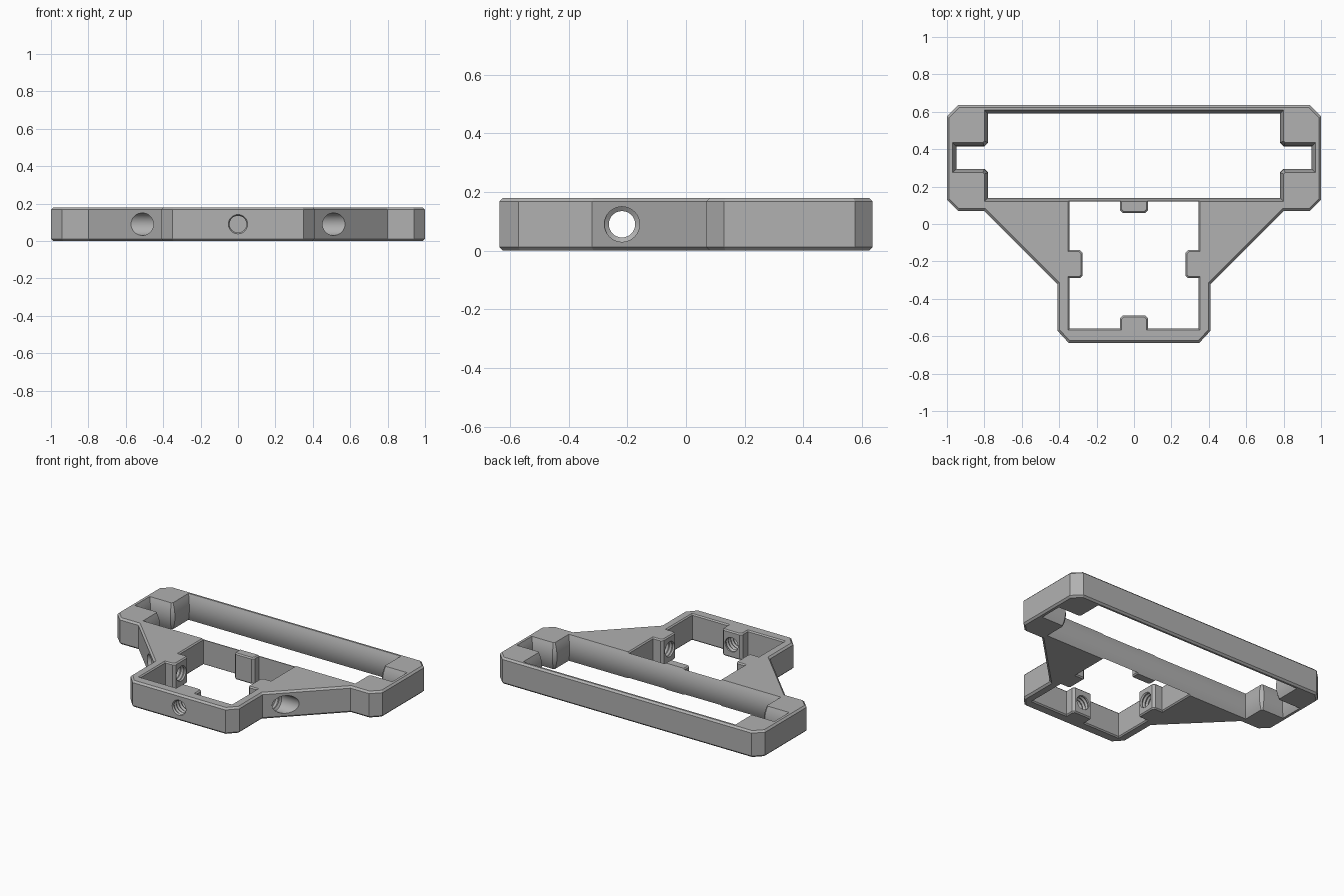
import bpy, bmesh, math
from mathutils import Vector, Matrix

default = bpy.data.objects.get("Cube")
if default:
    bpy.data.objects.remove(default, do_unlink=True)

H = 0.18      # plate thickness
MID = H / 2

grey = bpy.data.materials.new("plain grey")
grey.use_nodes = True
grey.diffuse_color = (0.44, 0.44, 0.44, 1)
grey.node_tree.nodes["Principled BSDF"].inputs["Base Color"].default_value = grey.diffuse_color


def mirrored(half):
    """Close a right-hand half outline, listed front to back, into a full loop."""
    return half + [(-x, y) for x, y in reversed(half)]


def offset(points, d, fixed_y=None):
    """Move a counter-clockwise outline outward by d, keeping one straight wall in place."""
    result = []
    for i, p in enumerate(points):
        p = Vector(p)
        a = (p - Vector(points[i - 1])).normalized()
        b = (Vector(points[(i + 1) % len(points)]) - p).normalized()
        na, nb = Vector((a.y, -a.x)), Vector((b.y, -b.x))
        q = p + (na + nb) * d / (1 + na.dot(nb))
        if p.y == fixed_y:
            q.y = p.y
        result.append(q)
    return result


def make_object(name, bm):
    bmesh.ops.recalc_face_normals(bm, faces=bm.faces)
    mesh = bpy.data.meshes.new(name)
    bm.to_mesh(mesh)
    bm.free()
    mesh.materials.append(grey)
    ob = bpy.data.objects.new(name, mesh)
    bpy.context.collection.objects.link(ob)
    return ob


def skin(name, rings):
    """Join equal rings of points into a closed solid."""
    bm = bmesh.new()
    loops = [[bm.verts.new(p) for p in ring] for ring in rings]
    n = len(loops[0])
    for low, high in zip(loops, loops[1:]):
        for i in range(n):
            j = (i + 1) % n
            bm.faces.new((low[i], low[j], high[j], high[i]))
    bm.faces.new(loops[0])
    bm.faces.new(loops[-1])
    return make_object(name, bm)


def prism(name, points, layers, fixed_y=None):
    return skin(name, [[(p.x, p.y, z) for p in offset(points, d, fixed_y)] for z, d in layers])


def round_cutter(name, stations, origin, direction, sides=32):
    """Turned solid given as (distance, radius) along a direction."""
    turn = Vector(direction).to_track_quat('Z', 'Y').to_matrix().to_4x4()
    place = Matrix.Translation(origin) @ turn
    rings = [[place @ Vector((r * math.cos(math.tau * i / sides),
                              r * math.sin(math.tau * i / sides), d))
              for i in range(sides)] for d, r in stations]
    return skin(name, rings)


def thread(start, end, turns=7, minor=0.045, major=0.053):
    step = (end - start) / turns
    stations = [(start - 0.02, minor)]
    for i in range(turns):
        stations += [(start + i * step, minor), (start + (i + 0.5) * step, major)]
    return stations + [(end, minor)]


# Plate with chamfered rims
outline = mirrored([(0.35, -0.635), (0.41, -0.57), (0.41, -0.32), (0.80, 0.07),
                    (0.94, 0.07), (1.0, 0.13), (1.0, 0.575), (0.94, 0.635)])
frame = prism("frame", outline, [(0, -0.012), (0.012, 0), (H - 0.012, 0), (H, -0.012)])

# Wide slot with rounded inner walls and a notch at each end
slot = mirrored([(0.78, 0.14), (0.78, 0.275), (0.80, 0.295), (0.95, 0.295),
                 (0.95, 0.415), (0.80, 0.415), (0.78, 0.435), (0.78, 0.59)])
steps = 10
bulge = [(H * i / steps, 0.02 * (2 * i / steps - 1) ** 2) for i in range(steps + 1)]
bulge = [(-0.05, 0.02)] + bulge + [(H + 0.05, 0.02)]
cutters = [prism("slot_cutter", slot, bulge, fixed_y=0.14)]

# Square window with a tab in the middle of each wall
window = mirrored([(0.075, -0.56), (0.345, -0.56), (0.345, -0.29), (0.29, -0.29),
                   (0.275, -0.275), (0.275, -0.155), (0.29, -0.14), (0.345, -0.14),
                   (0.345, 0.12), (0.075, 0.12), (0.075, 0.075), (0.06, 0.06)])
# Front tab completes the loop
window = window + [(-0.075, -0.505), (-0.06, -0.49), (0.06, -0.49), (0.075, -0.505)]
rim = 0.008
cutters.append(prism("window_cutter", window,
                     [(-0.05, rim), (0, rim), (rim, 0), (H - rim, 0), (H, rim), (H + 0.05, rim)]))

# Threaded holes: one at the front, one with a wider entry on each side
cutters.append(round_cutter("front_hole_cutter", thread(0.47, 0.65), (0, 0, MID), (0, -1, 0)))
for side in (-1, 1):
    stations = thread(0.26, 0.43) + [(0.44, 0.06), (0.85, 0.06)]
    cutters.append(round_cutter("side_hole_cutter", stations, (0, -0.218, MID), (side, 0, 0)))

# Cut every opening into the frame
bpy.context.view_layer.objects.active = frame
for cutter in cutters:
    cutter.hide_render = True
    mod = frame.modifiers.new("cut", 'BOOLEAN')
    mod.operation = 'DIFFERENCE'
    mod.solver = 'EXACT'
    mod.object = cutter
    bpy.ops.object.modifier_apply(modifier=mod.name)
    bpy.data.objects.remove(cutter, do_unlink=True)

bpy.ops.object.select_all(action='DESELECT')
frame.select_set(True)
bpy.ops.object.shade_smooth_by_angle(angle=math.radians(25))
